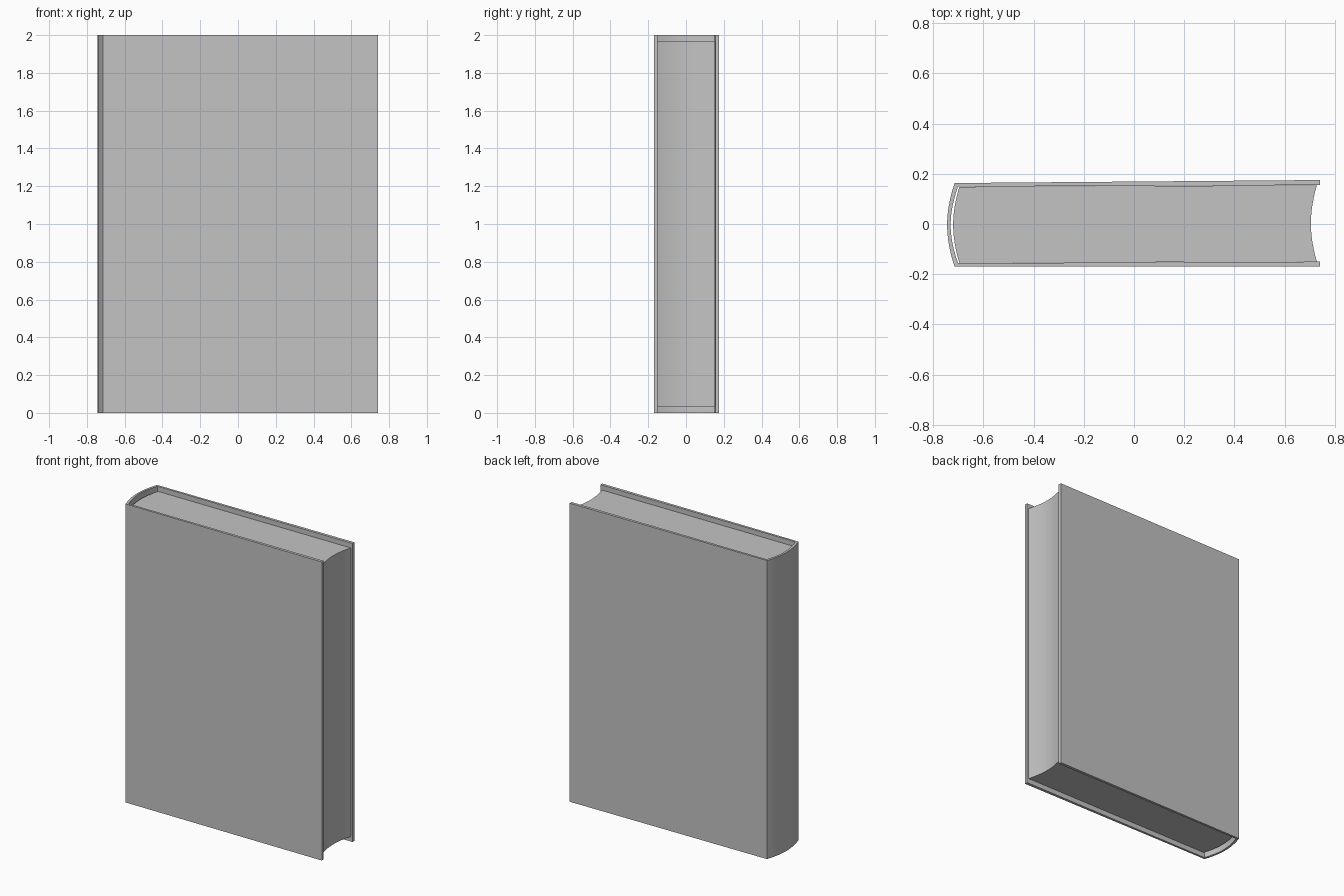
import bpy
import bmesh
import math

cube = bpy.data.objects.get("Cube")
if cube:
    bpy.data.objects.remove(cube, do_unlink=True)

grey = bpy.data.materials.new("plain grey")
grey.use_nodes = True
colour = (0.55, 0.55, 0.55, 1)
grey.diffuse_color = colour
grey.node_tree.nodes["Principled BSDF"].inputs["Base Color"].default_value = colour


def bow(x, depth, y_start, y_end, steps=12):
    """Shallow curve between two y values, bulging by depth along x."""
    points = []
    for i in range(steps + 1):
        t = i / steps
        points.append((x + depth * math.sin(math.pi * t) ** 0.9,
                       y_start + (y_end - y_start) * t))
    return points


def extrude_profile(name, outline, bottom, top):
    """Upright solid with the given outline, seen from above."""
    bm = bmesh.new()
    base = bm.faces.new([bm.verts.new((x, y, bottom)) for x, y in outline])
    grown = bmesh.ops.extrude_face_region(bm, geom=[base])["geom"]
    verts = [v for v in grown if isinstance(v, bmesh.types.BMVert)]
    bmesh.ops.translate(bm, verts=verts, vec=(0, 0, top - bottom))
    bmesh.ops.recalc_face_normals(bm, faces=bm.faces)
    mesh = bpy.data.meshes.new(name)
    bm.to_mesh(mesh)
    bm.free()
    mesh.materials.append(grey)
    obj = bpy.data.objects.new(name, mesh)
    bpy.context.collection.objects.link(obj)
    bpy.ops.object.select_all(action="DESELECT")
    obj.select_set(True)
    bpy.context.view_layer.objects.active = obj
    bpy.ops.object.shade_smooth_by_angle(angle=math.radians(12))
    return obj


# Cover: two boards joined by a rounded spine, the back board slightly splayed
outer = [(0.74, 0.175)] + bow(-0.714, -0.03, 0.163, -0.17) + [(0.74, -0.17)]
inner = [(0.74, -0.15)] + bow(-0.70, -0.03, -0.156, 0.149) + [(0.74, 0.155)]
extrude_profile("cover", outer + inner, 0, 2)

# Page block: rounded at the spine, hollowed at the fore edge
spine_side = bow(-0.695, -0.025, 0.148, -0.155)
fore_edge = bow(0.728, -0.024, -0.15, 0.154)
extrude_profile("pages", spine_side + fore_edge, 0.033, 1.967)
